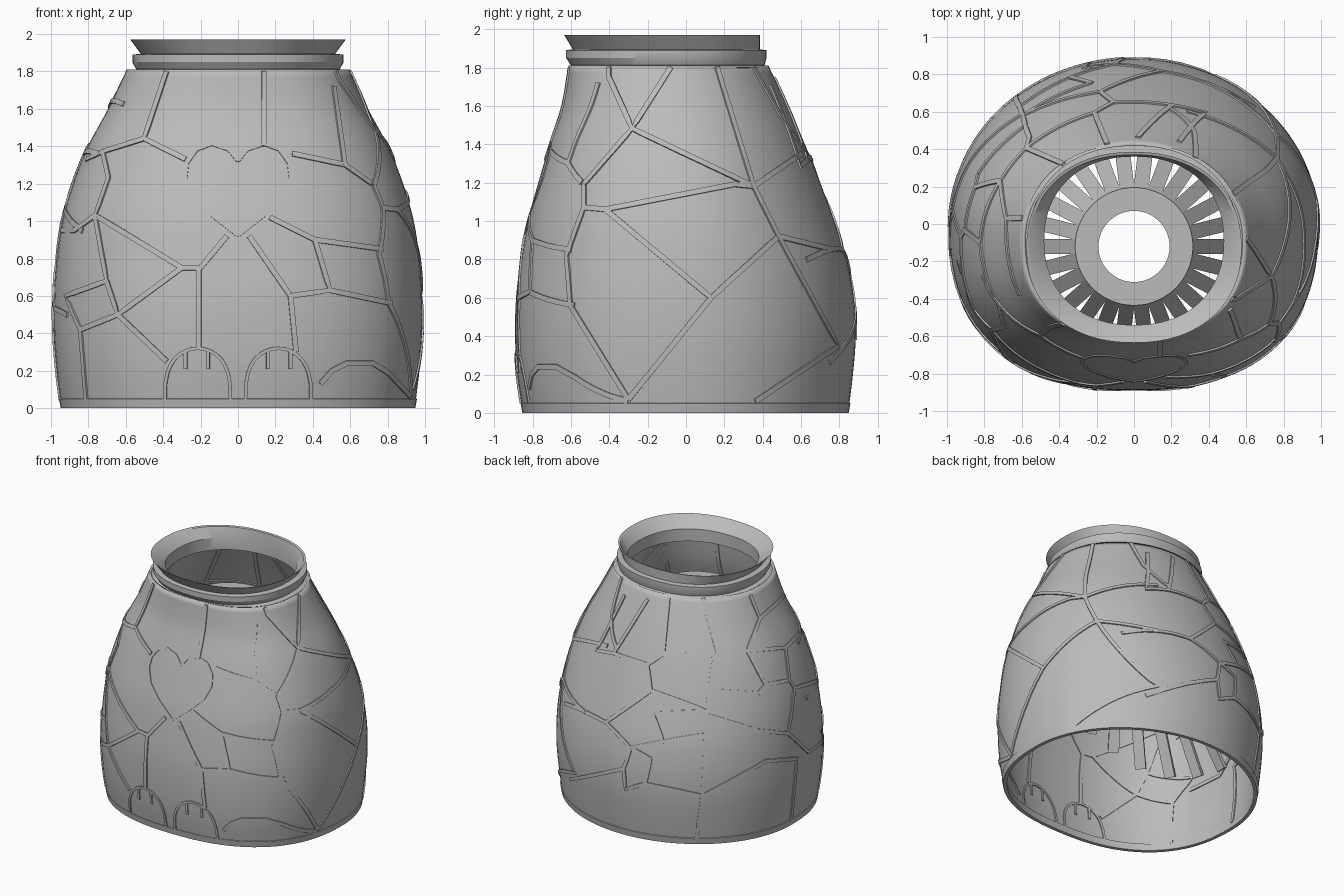
import bpy, bmesh, math
from mathutils import Vector
from mathutils.bvhtree import BVHTree

cube = bpy.data.objects.get("Cube")
if cube:
    bpy.data.objects.remove(cube, do_unlink=True)

grey = bpy.data.materials.new("plain grey")
grey.use_nodes = True
colour = (0.5, 0.5, 0.5, 1)
grey.diffuse_color = colour
grey.node_tree.nodes["Principled BSDF"].inputs["Base Color"].default_value = colour

SEGMENTS = 96
UP = Vector((0, 0, 1))


def finish(name, bm, smooth=True):
    """Turn a bmesh into a named, coloured object."""
    mesh = bpy.data.meshes.new(name)
    bm.to_mesh(mesh)
    obj = bpy.data.objects.new(name, mesh)
    bpy.context.collection.objects.link(obj)
    mesh.materials.append(grey)
    if smooth:
        bpy.ops.object.select_all(action='DESELECT')
        obj.select_set(True)
        bpy.context.view_layer.objects.active = obj
        bpy.ops.object.shade_smooth_by_angle(angle=math.radians(30))
    return obj


def loft(rows, front_power=2, back_power=2, closed=False):
    """Skin rounded rings given as (height, half width, front y, back y)."""
    bm = bmesh.new()
    rings = []
    for z, rx, front, back in rows:
        cy, ry = (front + back) / 2, (back - front) / 2
        ring = []
        for j in range(SEGMENTS):
            a = math.tau * j / SEGMENTS
            c, s = math.cos(a), math.sin(a)
            e = 2 / (front_power if s < 0 else back_power)
            ring.append(bm.verts.new((rx * math.copysign(abs(c) ** e, c),
                                      cy + ry * math.copysign(abs(s) ** e, s), z)))
        rings.append(ring)
    pairs = list(zip(rings, rings[1:]))
    if closed:
        pairs.append((rings[-1], rings[0]))
    for low, high in pairs:
        for j in range(SEGMENTS):
            k = (j + 1) % SEGMENTS
            bm.faces.new((low[j], low[k], high[k], high[j]))
    return bm


def spline(rows, steps=4):
    """Smoothly interpolate the rows of a profile."""
    ends = [rows[0]] + rows + [rows[-1]]
    out = []
    for a, b, c, d in zip(ends, ends[1:], ends[2:], ends[3:]):
        for s in range(steps):
            t = s / steps
            out.append([q + t / 2 * (r - p + t * (2 * p - 5 * q + 4 * r - u + t * (3 * q - p - 3 * r + u)))
                        for p, q, r, u in zip(a, b, c, d)])
    return out + [rows[-1]]


# Shade body: thin lofted shell, fuller at the front corners
body_rows = [(0, .945, -.85, .845), (.2, .97, -.88, .87), (.4, .985, -.89, .885),
             (.6, .985, -.885, .875), (.8, .97, -.86, .838), (1, .94, -.825, .773),
             (1.2, .883, -.77, .7), (1.4, .803, -.71, .62), (1.6, .695, -.645, .53),
             (1.81, .595, -.612, .43)]
FULL = 2.4
bm = loft(spline(body_rows), FULL)
bm.normal_update()
surface = BVHTree.FromBMesh(bm)
body = finish("shade_body", bm)
shell = body.modifiers.new("thickness", 'SOLIDIFY')
shell.thickness, shell.offset = .02, -1

# Flared top collar with a flange and groove
finish("top_collar", loft([(1.8, .592, -.612, .43), (1.812, .545, -.6, .41), (1.85, .565, -.625, .42),
                           (1.89, .565, -.625, .42), (1.895, .52, -.59, .385), (1.97, .575, -.635, .385),
                           (1.965, .56, -.62, .37), (1.89, .48, -.54, .36), (1.79, .48, -.54, .36)],
                          2.2, 2.2, True))

# Slightly raised band round the foot of the shade
finish("bottom_band", loft([(0, .92, -.825, .82), (0, .948, -.853, .848), (.05, .957, -.862, .857),
                            (.06, .93, -.83, .83)], FULL, closed=True))

# Lamp holder ring
MID = Vector((0, -.12, 0))
RING_Z = 1.58


def disc_row(z, r):
    return (z, r, MID.y - r, MID.y + r)


finish("holder_ring", loft([disc_row(RING_Z, .19), disc_row(RING_Z, .315),
                            disc_row(RING_Z + .03, .315), disc_row(RING_Z + .03, .19)], closed=True))


def sweep(bm, points, sides, normals, half, top, bottom):
    """Run a rectangular bar along a path."""
    rings = []
    for p, s, n in zip(points, sides, normals):
        rings.append([bm.verts.new(p + s * h + n * d) for h, d in
                      ((-half, bottom), (half, bottom), (half, top), (-half, top))])
    for low, high in zip(rings, rings[1:]):
        for j in range(4):
            k = (j + 1) % 4
            bm.faces.new((low[j], low[k], high[k], high[j]))
    bm.faces.new(rings[0][::-1])
    bm.faces.new(rings[-1])


# Sloping arms from the holder ring down to the wall
bm = bmesh.new()
ARMS = 26
for i in range(ARMS):
    a = math.tau * i / ARMS
    out = Vector((math.cos(a), math.sin(a), 0))
    start = MID + out * .3 + UP * (RING_Z + .015)
    slope = (out - UP * 1.6).normalized()
    end = surface.ray_cast(start, slope)[0]
    side = UP.cross(out)
    lift = slope.cross(side)
    sweep(bm, [start, end - slope * .07], [side] * 2, [lift] * 2, .04, .015, -.015)
bmesh.ops.recalc_face_normals(bm, faces=bm.faces)
finish("holder_arms", bm, False)


def project(view, a, b):
    """Drop a flat drawing point onto the shade."""
    right = view.cross(UP).normalized()
    up = right.cross(view)
    p, n, face, dist = surface.ray_cast(right * a + up * b - view * 4, view)
    return (p, n) if p and n.dot(view) < 0 else None


def ridges(name, view, paths, half=.014, top=.009, scale=.01):
    """Raised lines following paths drawn in hundredths of a unit."""
    bm = bmesh.new()
    for path in paths:
        flat = [Vector(q) * scale for q in path]
        dense = [flat[0]]
        for p, q in zip(flat, flat[1:]):
            count = max(1, round((q - p).length / .05))
            dense += [p.lerp(q, (s + 1) / count) for s in range(count)]
        hits = [h for h in (project(view, *q) for q in dense) if h]
        if len(hits) < 2:
            continue
        points = [h[0] for h in hits]
        normals = [h[1] for h in hits]
        sides = []
        for i, n in enumerate(normals):
            along = points[min(i + 1, len(points) - 1)] - points[max(i - 1, 0)]
            sides.append(n.cross(along).normalized())
        sweep(bm, points, sides, normals, half, top, -.028)
    bmesh.ops.recalc_face_normals(bm, faces=bm.faces)
    finish(name, bm, False)


front = Vector((0, 1, 0))
left = Vector((-1, 0, 0))
tilt = math.radians(25)
back = Vector((math.cos(tilt) / math.sqrt(2), -math.cos(tilt) / math.sqrt(2), -math.sin(tilt)))

# Crackle lines on the front
ridges("front_ridges_right", front, [
    [(-38, 180), (-50, 144), (-28, 133)], [(-50, 144), (-72, 137), (-85, 131)],
    [(-72, 137), (-69, 123), (-76, 103), (-30, 75), (-20, 75), (-6, 92)],
    [(-76, 103), (-87, 95), (-94, 95)], [(-76, 102), (-70, 68), (-92, 60), (-84, 42), (-81, 5)],
    [(-70, 68), (-64, 50), (-30, 75)], [(-84, 42), (-64, 50), (-38, 25)], [(-21, 75), (-21, 32)]])
ridges("front_ridges_left", front, [
    [(6, 92), (28, 60), (31, 30)], [(28, 60), (49, 63), (41, 90)],
    [(17, 102), (41, 90), (77, 85)], [(71, 120), (57, 130), (29, 136)],
    [(14, 180), (14, 140)], [(51, 172), (57, 130)], [(49, 63), (82, 56)],
    [(44, 13), (50, 20), (58, 24), (72, 24), (80, 19), (92, 6)]])

# Crackle lines on the left side
ridges("side_ridges", left, [
    [(-53, 119), (-53, 107), (-62, 82), (-60, 56), (-30, 7)],
    [(-40, 180), (-40, 175), (-28, 148), (-8, 180)], [(-53, 119), (-28, 148), (35, 118)],
    [(16, 180), (35, 118), (48, 92), (79, 35), (36, 6)],
    [(-53, 107), (-42, 106), (25, 119), (35, 118)], [(-42, 106), (13, 60), (48, 92)],
    [(13, 60), (-30, 7)], [(35, 180), (49, 155), (62, 136)], [(35, 118), (60, 135)],
    [(48, 92), (76, 85)]])

# Crackle lines round the back
ridges("back_ridges_upper", back, [
    [(-48, 149), (-69, 110), (-59, 107), (-38, 97)], [(-34, 145), (-59, 107)],
    [(-20, 145), (-27, 104), (-38, 97), (-37, 78), (1, 60), (4, 75)], [(-27, 104), (12, 100)],
    [(4, 143), (12, 100)], [(37, 151), (46, 125), (34, 102), (12, 100), (7, 93), (4, 75), (40, 70)],
    [(46, 125), (74, 143)], [(34, 102), (46, 76), (40, 70)], [(34, 102), (65, 102), (81, 113)],
    [(46, 76), (66, 78), (70, 72), (94, 76)], [(65, 102), (66, 78)]])
ridges("back_ridges_lower", back, [
    [(70, 72), (63, 39), (81, 24), (95, 31)], [(1, 57), (38, 43), (63, 39)],
    [(-37, 78), (-68, 57), (-94, 76)], [(-37, 61), (1, 60), (-1, 43), (-31, 40), (-37, 61)],
    [(-68, 57), (-53, 37), (-31, 40)],
    [(-53, 37), (-58, 22), (-57, 7), (-44, 10), (-40, 28), (-53, 37)],
    [(-1, 43), (-4, -2), (-8, -34)], [(-44, 10), (-4, -2), (44, 20), (70, 20), (66, -25)],
    [(-58, 22), (-94, 16)]])

# Heart outline from a profile, mirrored
half_heart = [(0, 132), (5, 138), (14, 141), (22, 138), (27, 131), (28, 123), (24, 113), (14, 103), (0, 92)]
ridges("heart_outline", front, [[(side * x, z) for x, z in half_heart] for side in (-1, 1)], .008, .006)

# Pair of paws with toe lines, mirrored
paw = [(21.5 + 17.5 * math.cos(t * math.pi / 16), 5 + 27 * math.sin(t * math.pi / 16) ** .7)
       for t in range(17)]
lines = [paw, [(16, 21), (16, 30)], [(28, 21), (28, 30)]]
ridges("paw_outlines", front, [[(side * x, z) for x, z in line] for line in lines for side in (-1, 1)], .009)
